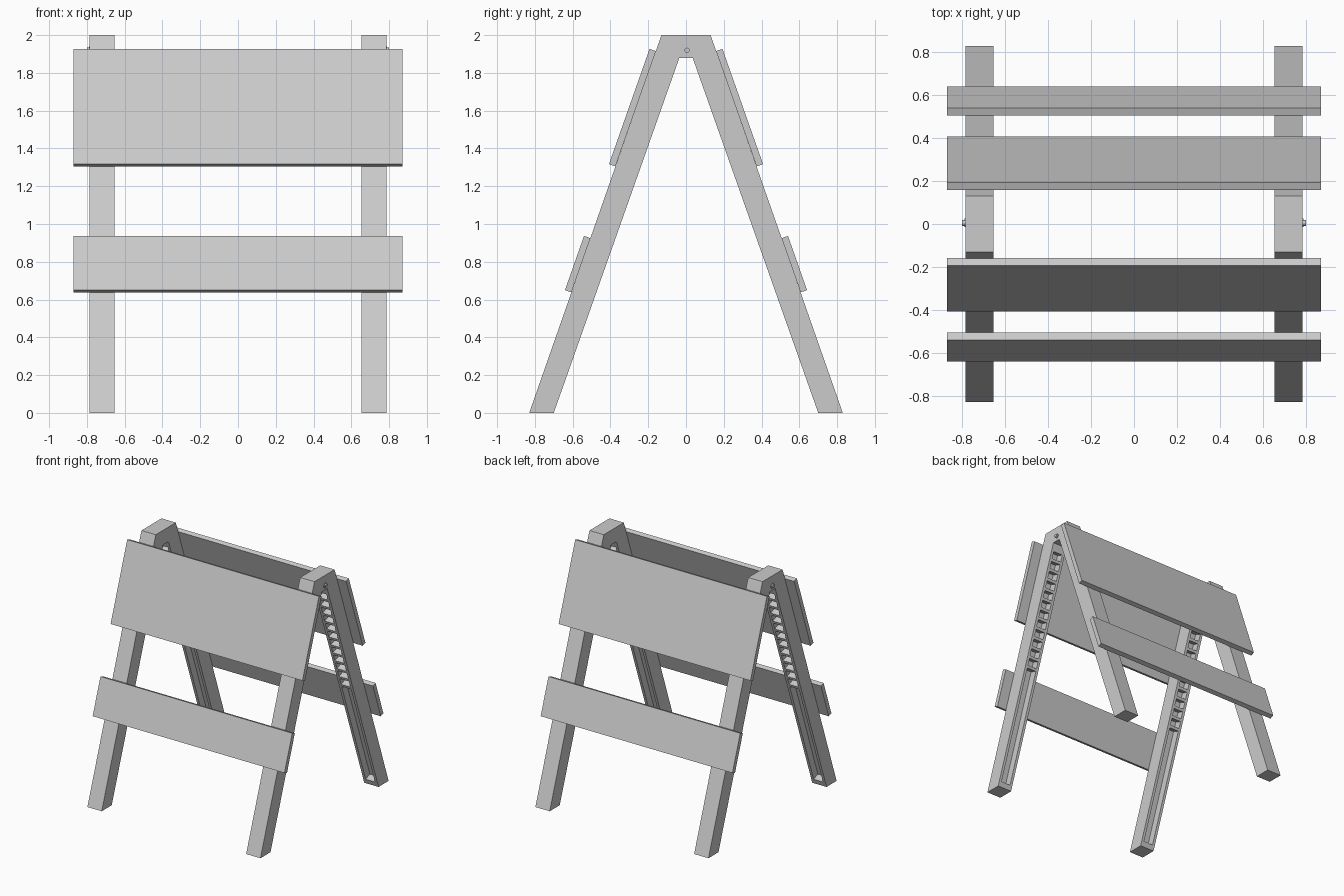
import bpy, bmesh, math
from mathutils import Matrix, Vector

cube = bpy.data.objects.get("Cube")
if cube:
    bpy.data.objects.remove(cube, do_unlink=True)

LEAN = math.atan(0.352)      # tilt of each leg from vertical
LEG_IN, LEG_OUT = 0.655, 0.785
LEG_MID = (LEG_IN + LEG_OUT) / 2


def finish(name, bm):
    bmesh.ops.recalc_face_normals(bm, faces=bm.faces)
    mesh = bpy.data.meshes.new(name)
    bm.to_mesh(mesh)
    bm.free()
    obj = bpy.data.objects.new(name, mesh)
    bpy.context.collection.objects.link(obj)
    return obj


def add_box(bm, size, local, place):
    """Box of given size, offset in its own frame, then placed."""
    bmesh.ops.create_cube(bm, size=1, matrix=place @ Matrix.Translation(local)
                          @ Matrix.Diagonal((*size, 1)))


def leaning(x, y, z, side):
    """Frame on a leg face: local z runs up the leg, local y points outward."""
    return (Matrix.Translation((x, side * y, z))
            @ Matrix.Rotation(side * LEAN, 4, 'X')
            @ Matrix.Diagonal((1, side, 1, 1)))


def inner_y(z):
    return 0.70 - 0.3537 * z


def outer_y(z):
    return 0.83 - 0.35 * z


def mirror(obj):
    obj.modifiers.new("mirror", 'MIRROR').use_axis = (True, False, False)


# A-shaped leg frame from a side profile
half = [(0.13, 2), (0.83, 0), (0.70, 0), (0.035, 1.88)]
profile = half + [(-y, z) for y, z in reversed(half)]
bm = bmesh.new()
face = bm.faces.new([bm.verts.new((LEG_IN, y, z)) for y, z in profile])
ext = bmesh.ops.extrude_face_region(bm, geom=[face])
bmesh.ops.translate(bm, vec=(LEG_OUT - LEG_IN, 0, 0),
                    verts=[v for v in ext["geom"] if isinstance(v, bmesh.types.BMVert)])
legs = finish("leg_frames", bm)

# Pockets in the inner faces: a ribbed upper run and one long lower channel
pockets = [(0.04, 0.92)]
RIBS, TOP, BOTTOM = 12, 1.84, 0.94
pitch = (TOP - BOTTOM) / RIBS
pockets += [(BOTTOM + i * pitch, BOTTOM + (i + 0.72) * pitch) for i in range(RIBS)]
DEPTH, LIP = 0.06, 0.01
bm = bmesh.new()
for side in (-1, 1):
    for low, high in pockets:
        z = (low + high) / 2
        add_box(bm, (0.085, DEPTH + LIP, (high - low) / math.cos(LEAN)),
                Vector((0, (DEPTH - LIP) / 2, 0)),
                leaning(LEG_MID, inner_y(z), z, side))
cutter = finish("pocket_cutter", bm)
cutter.hide_render = True

cut = legs.modifiers.new("pockets", 'BOOLEAN')
cut.operation = 'DIFFERENCE'
cut.solver = 'EXACT'
cut.object = cutter
bpy.context.view_layer.objects.active = legs
bpy.ops.object.modifier_apply(modifier=cut.name)
bpy.data.objects.remove(cutter, do_unlink=True)
mirror(legs)

# Boards on the outer faces, front and back
THICK = 0.036
for label, low, high in (("upper", 1.305, 1.915), ("lower", 0.638, 0.925)):
    for where, side in (("front", -1), ("back", 1)):
        z = (low + high) / 2
        bm = bmesh.new()
        add_box(bm, (1.74, THICK, (high - low) / math.cos(LEAN)),
                Vector((0, THICK / 2, 0)),
                leaning(0, outer_y(z), z, side))
        finish(f"{where}_{label}_board", bm)

# Hinge bolts: shaft with a wider washer against the leg
bm = bmesh.new()
for radius, start, end in ((0.014, 0.70, 0.80), (0.02, 0.78, 0.79)):
    bmesh.ops.create_cone(bm, cap_ends=True, segments=12, radius1=radius, radius2=radius,
                          depth=end - start,
                          matrix=Matrix.Translation(((start + end) / 2, 0.005, 1.92))
                          @ Matrix.Rotation(math.pi / 2, 4, 'Y'))
mirror(finish("hinge_bolts", bm))
